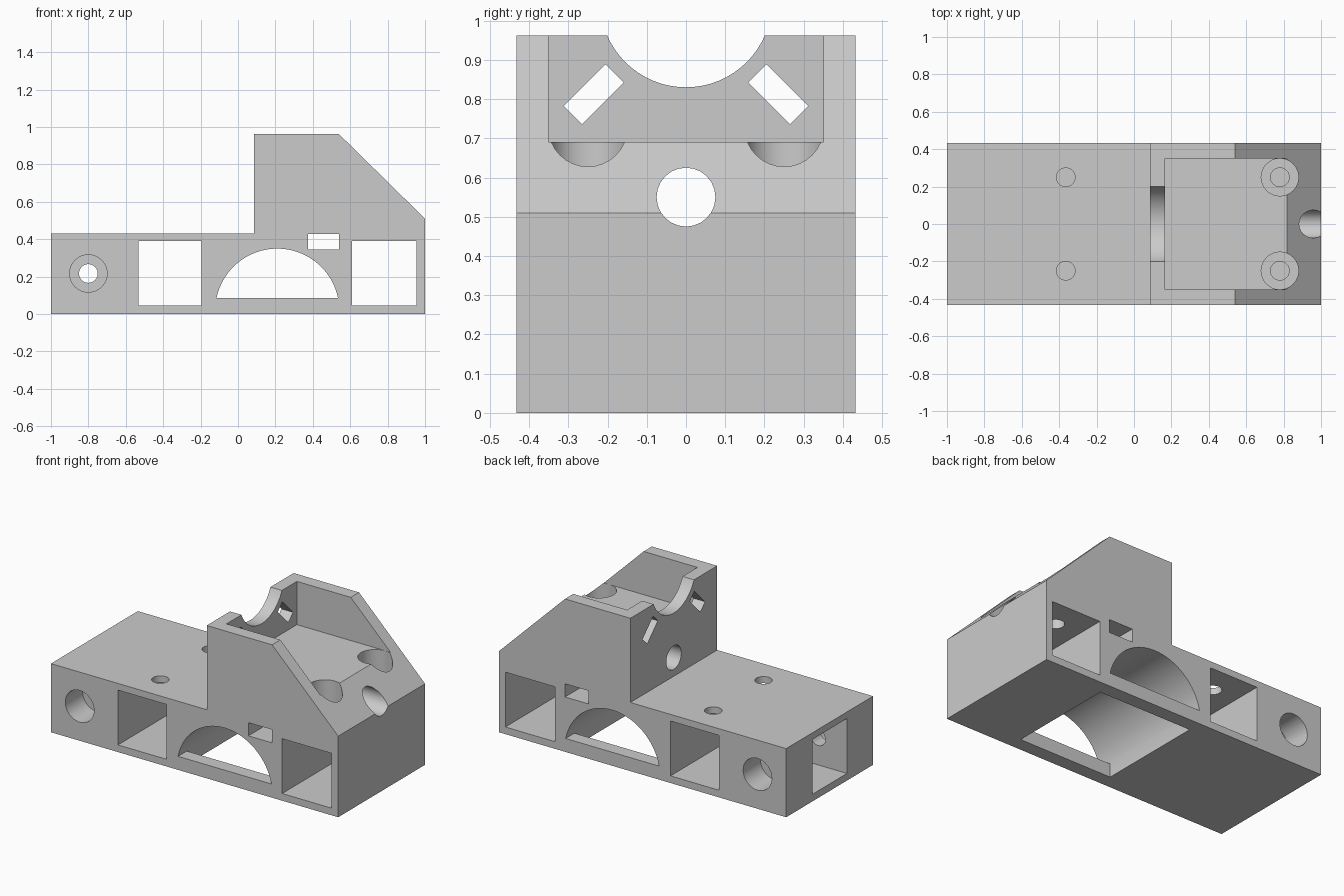
import bpy, bmesh
from math import cos, sin, pi, asin, radians

cube = bpy.data.objects.get("Cube")
if cube:
    bpy.data.objects.remove(cube, do_unlink=True)

grey = bpy.data.materials.new("plain grey")
grey.use_nodes = True
COLOUR = (0.6, 0.6, 0.6, 1)
grey.diffuse_color = COLOUR
grey.node_tree.nodes["Principled BSDF"].inputs["Base Color"].default_value = COLOUR


def prism(name, points, axis, lo, hi):
    """Extrude a flat outline along an axis; outlines are (y,z), (x,z) or (x,y)."""
    place = {"x": lambda a, b, d: (d, a, b),
             "y": lambda a, b, d: (a, d, b),
             "z": lambda a, b, d: (a, b, d)}[axis]
    bm = bmesh.new()
    bottom = [bm.verts.new(place(a, b, lo)) for a, b in points]
    top = [bm.verts.new(place(a, b, hi)) for a, b in points]
    bm.faces.new(bottom)
    bm.faces.new(top)
    n = len(points)
    for i in range(n):
        j = (i + 1) % n
        bm.faces.new((bottom[i], bottom[j], top[j], top[i]))
    bmesh.ops.recalc_face_normals(bm, faces=bm.faces)
    mesh = bpy.data.meshes.new(name)
    bm.to_mesh(mesh)
    bm.free()
    mesh.materials.append(grey)
    obj = bpy.data.objects.new(name, mesh)
    bpy.context.collection.objects.link(obj)
    return obj


def rect(a0, a1, b0, b1):
    return [(a0, b0), (a1, b0), (a1, b1), (a0, b1)]


def circle(a, b, r, n=32):
    return [(a + r * cos(2 * pi * i / n), b + r * sin(2 * pi * i / n)) for i in range(n)]


def tilted_rect(a, b, length, width, angle):
    c, s = cos(angle), sin(angle)
    return [(a + u * c - v * s, b + u * s + v * c)
            for u, v in rect(-length / 2, length / 2, -width / 2, width / 2)]


# Main block: long base with a raised, sloped housing
body = prism("mount_body", [(-1, 0), (1, 0), (1, .51), (.54, .962), (.085, .962),
                            (.085, .432), (-1, .432)], "y", -.432, .432)


def cut(points, axis, lo, hi):
    cutter = prism("cutter", points, axis, lo, hi)
    cutter.hide_render = True
    mod = body.modifiers.new("cut", "BOOLEAN")
    mod.operation = "DIFFERENCE"
    mod.solver = "EXACT"
    mod.object = cutter
    bpy.context.view_layer.objects.active = body
    bpy.ops.object.modifier_apply(modifier=mod.name)
    bpy.data.objects.remove(cutter, do_unlink=True)


# Open pocket in the housing, with a round notch in its end wall
cut(rect(.165, 1.2, -.35, .35), "z", .69, 1.2)
cut(circle(0, 1.049, .219, 64), "x", 0, .3)

# Cross windows and the small strap slot
for x0, x1 in ((-.533, -.195), (.61, .955)):
    cut(rect(x0, x1, .045, .39), "y", -1, 1)
cut(rect(.375, .54, .345, .428), "y", -1, 1)

# Arched tunnel, open underneath between two side sills
start = asin((.085 - .018) / .332)
arc = [start + (pi - 2 * start) * i / 32 for i in range(33)]
cut([(.21 + .332 * cos(t), .018 + .332 * sin(t)) for t in arc], "y", -1, 1)
half = .332 * cos(start)
cut(rect(.21 - half, .21 + half, -.345, .345), "z", -.1, .085)

# Blind square socket in the low end
cut(rect(-.172, .172, .045, .39), "x", -1.2, -.6)

# Cable hole along the housing
cut(circle(0, .55, .075, 24), "x", 0, 1.2)

# Side bolt hole through the socket
cut(circle(-.8, .217, .05), "y", -1, 1)

for side in (-1, 1):
    # Side counterbore
    cut(circle(-.8, .217, .1), "y", *sorted((side * .26, side)))
    # Slanted slots in the notched wall
    cut(tilted_rect(side * .235, .812, .15, .066, radians(-45 * side)), "x", 0, .3)
    # Vertical bolt holes and the sunken seats in the pocket floor
    cut(circle(-.365, side * .25, .05), "z", .3, .6)
    cut(circle(.78, side * .25, .05), "z", .3, .8)
    cut(circle(.78, side * .25, .1), "z", .51, .8)

# Smooth the bores while keeping machined edges crisp
bpy.ops.object.select_all(action="DESELECT")
body.select_set(True)
bpy.context.view_layer.objects.active = body
bpy.ops.object.shade_smooth_by_angle(angle=radians(25))
